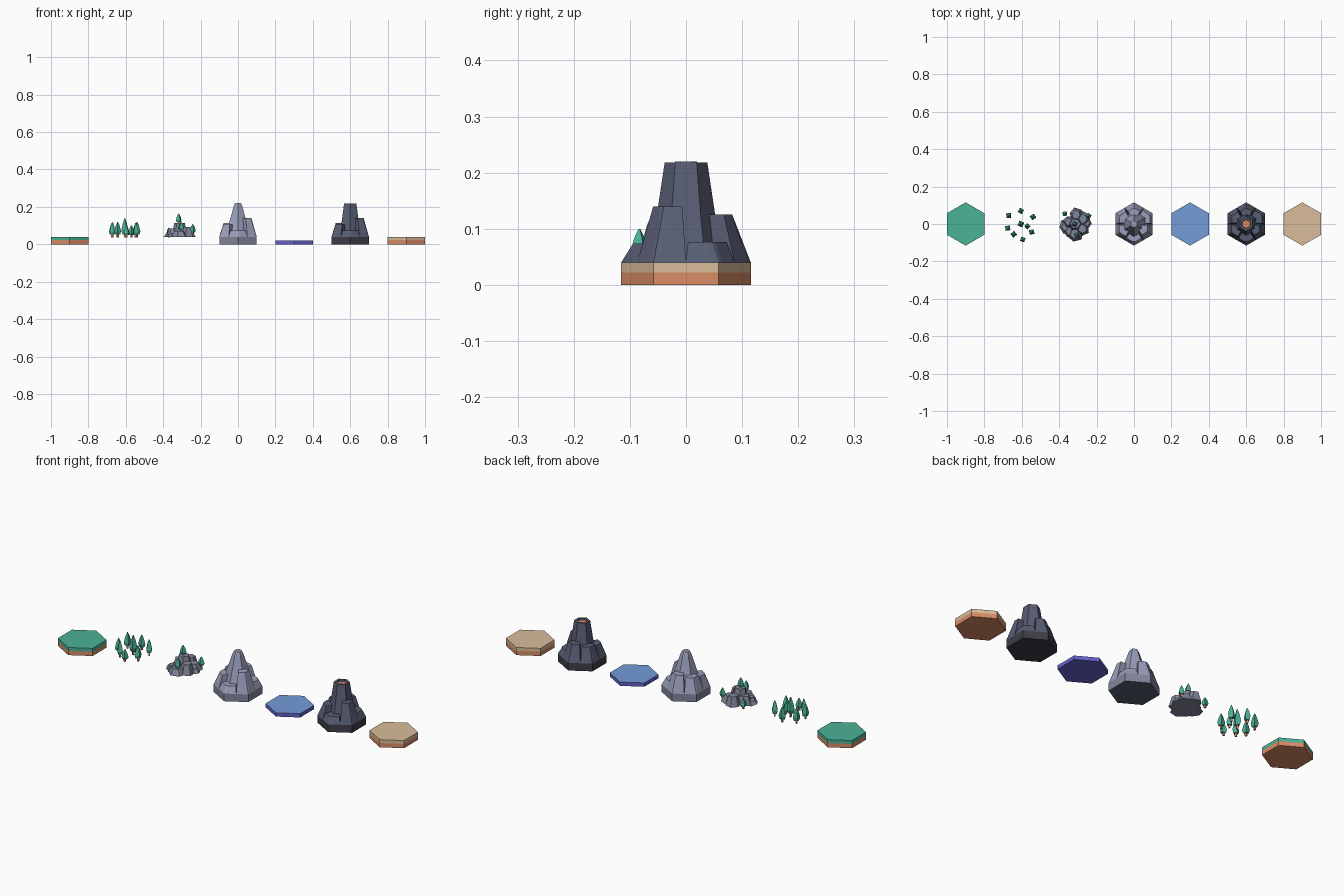
import bpy, math, random
from mathutils import Vector

if "Cube" in bpy.data.objects:
    bpy.data.objects.remove(bpy.data.objects["Cube"])

random.seed(4)


def lin(c):
    c /= 255
    return c / 12.92 if c <= 0.04045 else ((c + 0.055) / 1.055) ** 2.4


def mat(name, *rgb):
    m = bpy.data.materials.new(name)
    m.diffuse_color = (*[lin(c) for c in rgb], 1)
    m.use_nodes = True
    m.node_tree.nodes["Principled BSDF"].inputs["Base Color"].default_value = m.diffuse_color
    return m


GRASS = mat("grass green", 74, 178, 150)
DIRT = mat("orange dirt", 216, 140, 102)
SAND = mat("sand", 216, 188, 154)
WATER = mat("water blue", 116, 156, 216)
DEEP = mat("deep water", 100, 98, 205)
LIGHT = mat("light stone", 154, 159, 187)
STONE = mat("grey stone", 130, 134, 155)
DARK = mat("dark stone", 88, 94, 116)
BLACK = mat("charred stone", 62, 62, 72)

R = 0.2 / math.sqrt(3)      # tile corner radius
GROUND = 0.04


def build(name, verts, faces, mats, idx=None):
    me = bpy.data.meshes.new(name)
    me.from_pydata(verts, [], faces)
    for m in mats:
        me.materials.append(m)
    if idx:
        for p, i in zip(me.polygons, idx):
            p.material_index = i
    ob = bpy.data.objects.new(name, me)
    bpy.context.collection.objects.link(ob)
    return ob


def loft(name, rings, mats, band=None):
    """Skin rings of equal size; band gives material per [bottom, walls.., top]."""
    n, k = len(rings[0]), len(rings)
    verts = [v for r in rings for v in r]
    faces, idx = [list(range(n))[::-1]], [0]
    for j in range(k - 1):
        for i in range(n):
            a, b = j * n + i, j * n + (i + 1) % n
            faces.append([a, b, b + n, a + n])
            idx.append(j + 1)
    faces.append(list(range((k - 1) * n, k * n)))
    idx.append(k)
    return build(name, verts, faces, mats, [band[i] for i in idx] if band else None)


def ring(x, y, z, r, n=6, rot=math.pi / 6, jit=0.0):
    pts = []
    for i in range(n):
        a = rot + i * math.tau / n
        q = r * (1 + random.uniform(-jit, jit))
        pts.append((x + q * math.cos(a), y + q * math.sin(a), z))
    return pts


# flat ground tiles with a dirt layer below
for name, x, top in (("grass_tile", -0.9, GRASS), ("sand_tile", 0.9, SAND)):
    loft(name, [ring(x, 0, z, R) for z in (0, 0.022, GROUND)],
         [DIRT, top], [0, 0, 1, 1])

# water tile
loft("water_tile", [ring(0.3, 0, z, R) for z in (0, 0.02)],
     [DEEP, WATER], [0, 0, 1])


# tree: short trunk and tapered four-sided crown
def tree(name, x, y, z, h, rot):
    w = 0.013 + h * 0.065
    loft(name + "_trunk", [ring(x, y, z - 0.004, 0.006, 4, rot),
                           ring(x, y, z + 0.018, 0.006, 4, rot)], [DIRT])
    loft(name + "_crown", [ring(x, y, z + f * h, w * s, 4, rot) for f, s in
                           ((0.15, 0.72), (0.36, 1.0), (0.72, 0.62), (1.0, 0.1))], [GRASS])


forest = [(-0.605, 0.07, .075), (-0.67, 0.045, .08), (-0.54, 0.038, .08),
          (-0.605, 0.0, .1), (-0.675, -0.022, .075), (-0.643, -0.055, .08),
          (-0.595, -0.083, .06), (-0.547, -0.043, .075), (-0.57, -0.012, .06)]
for i, (x, y, h) in enumerate(forest):
    tree("forest_tree_%d" % i, x, y, GROUND, h, 0.3 + i * 0.55)

# rock outcrop: x, y, radius, height
rocks = [(-0.315, 0.0, 0.045, 0.075), (-0.345, 0.01, 0.036, 0.045),
         (-0.31, 0.05, 0.038, 0.05), (-0.275, 0.025, 0.042, 0.035),
         (-0.275, -0.025, 0.036, 0.052), (-0.315, -0.052, 0.042, 0.03),
         (-0.363, -0.012, 0.038, 0.016), (-0.34, -0.04, 0.036, 0.02),
         (-0.255, 0.005, 0.03, 0.018)]
for i, (x, y, r, h) in enumerate(rocks):
    base = ring(x, y, GROUND, r, 6, i * 0.9, 0.12)
    top = [(x + (a - x) * 0.62, y + (b - y) * 0.62, GROUND + h) for a, b, _ in base]
    loft("outcrop_rock_%d" % i, [base, top], [STONE])
for i, (x, y, z, h) in enumerate(((-0.317, 0.0, .112, .053), (-0.305, -0.06, .068, .055),
                                  (-0.242, 0.043, .056, .052), (-0.37, 0.055, .04, .05))):
    tree("outcrop_tree_%d" % i, x, y, z, h, 0.4 + i * 0.7)


# hexagonal base, six kite-shaped buttresses (one per corner) and a central spire
def mountain(name, cx, rock, base_mats, spire):
    loft(name + "_base", [ring(cx, 0, z, R) for z in (0, GROUND)],
         base_mats + [rock], [0, 1, 2])
    heights = (0.076, 0.125, 0.115, 0.105, 0.074, 0.14)
    for i, h in enumerate(heights):
        a = math.radians(30 + 60 * i)
        u = Vector((math.cos(a), math.sin(a)))
        mids = [Vector((math.cos(a + d), math.sin(a + d))) * 0.1
                for d in (-math.pi / 6, math.pi / 6)]
        kite = [Vector((0, 0)), mids[0], mids[0].lerp(u * R, 0.8),
                mids[1].lerp(u * R, 0.8), mids[1]]
        kite.insert(3, u * R)
        s = 0.9 - 3 * (h - GROUND)
        pivot = u * 0.033
        top = [pivot + (p - pivot) * s for p in kite]
        top[3] = (top[2] + top[4]) / 2      # blunt outer corner
        loft("%s_buttress_%d" % (name, i),
             [[(cx + p.x, p.y, GROUND) for p in kite],
              [(cx + p.x, p.y, h) for p in top]], [rock])
    loft(name + "_spire", [ring(cx, 0, z, r) for z, r in spire],
         [rock, DIRT], [0] * len(spire) + [1 if name == "volcano" else 0])


mountain("mountain", 0, LIGHT, [DARK, STONE],
         [(GROUND, 0.078), (0.13, 0.05), (0.205, 0.026), (0.22, 0.019)])
# volcano spire folds inward at the top into a lava-filled crater
mountain("volcano", 0.6, DARK, [BLACK, BLACK],
         [(GROUND, 0.068), (0.125, 0.052), (0.218, 0.038), (0.218, 0.025), (0.211, 0.023)])
